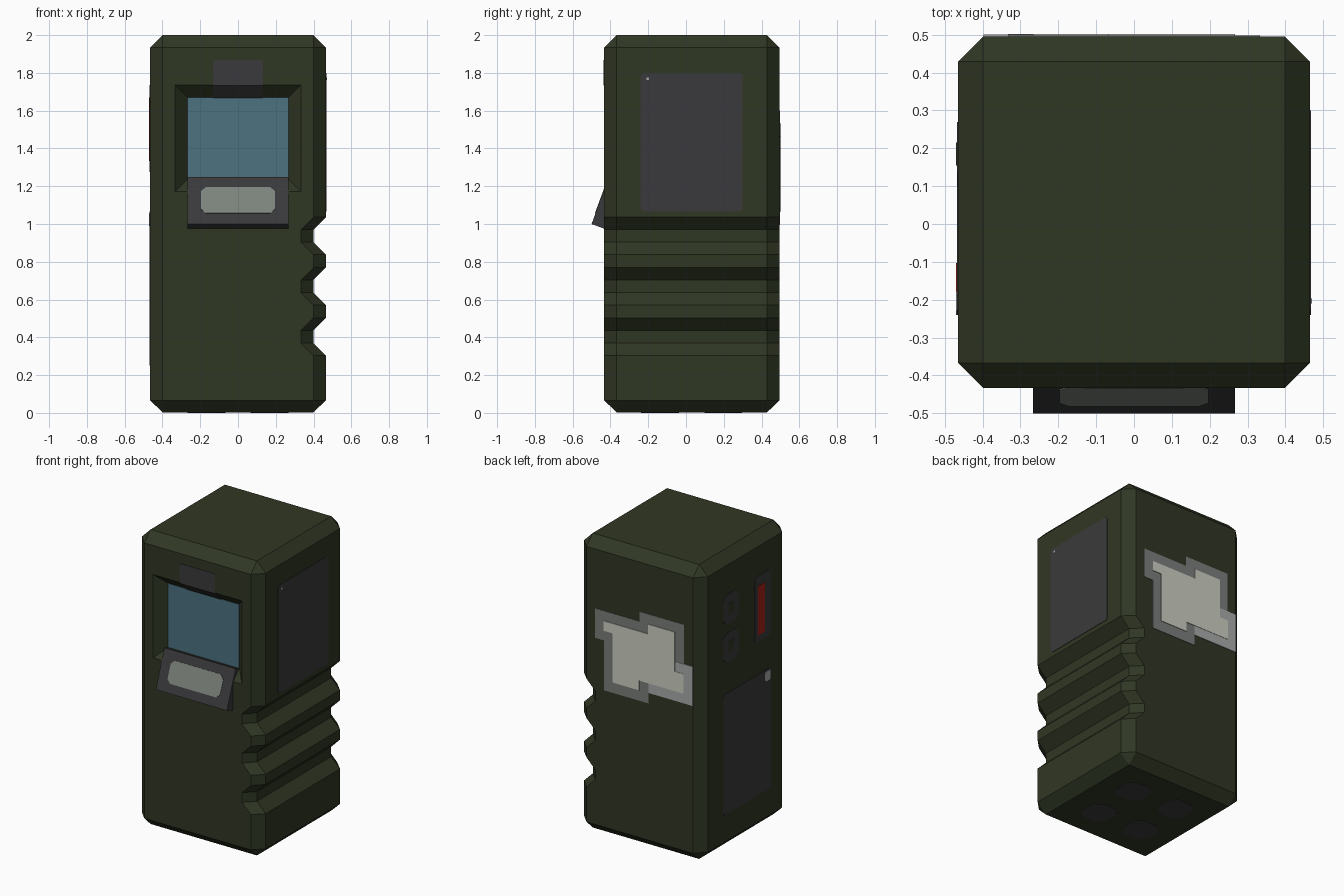
import bpy, bmesh, math
from mathutils import Vector

if "Cube" in bpy.data.objects:
    bpy.data.objects.remove(bpy.data.objects["Cube"])


def srgb(r, g, b):
    lin = lambda c: (c / 255 / 12.92) if c < 10 else ((c / 255 + 0.055) / 1.055) ** 2.4
    return (lin(r), lin(g), lin(b), 1)


def material(name, rgb):
    m = bpy.data.materials.new(name)
    m.diffuse_color = srgb(*rgb)
    m.use_nodes = True
    m.node_tree.nodes["Principled BSDF"].inputs["Base Color"].default_value = m.diffuse_color
    return m


GREEN = material("olive green", (48, 55, 36))
DARK = material("dark grey", (58, 58, 60))
BLUE = material("screen blue", (76, 114, 128))
LABEL = material("label grey green", (124, 131, 124))
RED = material("red", (165, 33, 20))
PALE = material("pale paper", (205, 206, 194))
GREY = material("mid grey", (122, 126, 123))
LIGHT = material("light grey", (168, 172, 170))


def finish(name, bm, mat):
    bmesh.ops.remove_doubles(bm, verts=bm.verts, dist=1e-4)
    bmesh.ops.recalc_face_normals(bm, faces=bm.faces)
    me = bpy.data.meshes.new(name)
    bm.to_mesh(me)
    bm.free()
    me.materials.append(mat)
    ob = bpy.data.objects.new(name, me)
    bpy.context.collection.objects.link(ob)
    return ob


def loft(name, rings, mat):
    """Skin between rings of equal point count, capped at both ends."""
    bm = bmesh.new()
    rows = [[bm.verts.new(p) for p in r] for r in rings]
    n = len(rows[0])
    for a, b in zip(rows, rows[1:]):
        for i in range(n):
            j = (i + 1) % n
            bm.faces.new((a[i], a[j], b[j], b[i]))
    bm.faces.new(rows[0])
    bm.faces.new(rows[-1])
    return finish(name, bm, mat)


# Main dimensions
L, R, F, B, C = -0.465, 0.465, -0.433, 0.495, 0.066
BASE = 0.003

# Maps from flat (u, v, height) to each body side
SIDES = {
    "front": lambda u, v, d: (u, F - d, v),
    "screen": lambda u, v, d: (u, F + C - d, v),
    "back": lambda u, v, d: (u, B + d, v),
    "left": lambda u, v, d: (L - d, u, v),
    "right": lambda u, v, d: (R + d, u, v),
    "bottom": lambda u, v, d: (u, v, BASE - d),
}


def plate(name, side, pts, mat, d=0.003):
    """Thin plate standing d proud of a side."""
    f = SIDES[side]
    return loft(name, [[f(u, v, -0.001) for u, v in pts], [f(u, v, d) for u, v in pts]], mat)


def rect(u0, u1, v0, v1, c=0.0):
    if not c:
        return [(u0, v0), (u1, v0), (u1, v1), (u0, v1)]
    return [(u0 + c, v0), (u1 - c, v0), (u1, v0 + c), (u1, v1 - c),
            (u1 - c, v1), (u0 + c, v1), (u0, v1 - c), (u0, v0 + c)]


# Body: chamfered block with three finger grooves on the right
def ring(z, r=R):
    return [(x, y, z) for x, y in rect(L, r, F, B, C)]


def cap(z):
    x, y0, y1 = R - C, F + C, B - C
    a, b, c, d = (-x, y0, z), (x, y0, z), (x, y1, z), (-x, y1, z)
    return [a, b, b, c, c, d, d, a]


bm = bmesh.new()
levels = [cap(BASE), ring(C)]
for k in range(3):
    z = 0.304 + k * 0.267
    levels += [ring(z), ring(z + C, R - C), ring(z + 2 * C, R - C), ring(z + 3 * C)]
levels += [ring(2 - C), cap(2)]
rows = [[bm.verts.new(p) for p in r] for r in levels]
for a, b in zip(rows, rows[1:]):
    for i in range(8):
        j = (i + 1) % 8
        ids = (a[i], a[j], b[j], b[i])
        pts = []
        for v in ids:
            if all((v.co - w.co).length > 1e-5 for w in pts):
                pts.append(v)
        bm.faces.new(pts)
bm.faces.new([rows[0][i] for i in (0, 2, 4, 6)])
bm.faces.new([rows[-1][i] for i in (0, 2, 4, 6)])
body = finish("body", bm, GREEN)

# Sloped recess cut for the screen
e = 0.02
cutter = loft("recess_cutter", [
    [(u, F - e, v) for u, v in rect(-0.333 - e, 0.333 + e, 1.172 - e, 1.737 + e)],
    [(u, F + C, v) for u, v in rect(-0.267, 0.267, 1.238, 1.671)]], GREEN)
cutter.hide_render = True
mod = body.modifiers.new("recess", "BOOLEAN")
mod.operation = "DIFFERENCE"
mod.solver = "EXACT"
mod.object = cutter
bpy.context.view_layer.objects.active = body
bpy.ops.object.modifier_apply(modifier=mod.name)
bpy.data.objects.remove(cutter)

plate("screen", "screen", rect(-0.267, 0.267, 1.238, 1.671), BLUE)

# Visor strip running from the front face down the recess slope
W, t = 0.132, 0.003
path = [(F, 1.867), (F, 1.737), (F + C, 1.671)]
outer = [(F - t, 1.867), (F - t, 1.736 - t), (F + C - t, 1.671 - t)]
section = path + outer[::-1]
loft("visor_strip", [[(x, y, z) for y, z in section] for x in (-W, W)], DARK)

# Tilted tray below the screen, with its label
p = Vector((0, -0.5, 1.0))
up = Vector((0, 0.092, 0.25)).normalized()
back = Vector((0, up.z, -up.y))
side = Vector((1, 0, 0))
h = 0.266
loft("tray", [[p + side * x + up * v + back * w for v, w in ((0, 0), (h, 0), (h, 0.1), (0, 0.1))]
              for x in (-0.267, 0.267)], DARK)
loft("tray_label", [[p + side * u + up * v + back * w for u, v in rect(-0.197, 0.197, 0.06, 0.207, 0.025)]
                    for w in (0.002, -0.003)], LABEL)

# Right side panel
plate("right_panel", "right", rect(-0.24, 0.30, 1.067, 1.80, 0.015), DARK)
plate("panel_light", "right", rect(-0.21, -0.197, 1.762, 1.776), LIGHT, 0.005)

# Left side: battery door, latch, red gauge, two sockets
plate("battery_door", "left", rect(-0.24, 0.27, 0.25, 1.067, 0.015), DARK)
plate("door_latch", "left", rect(-0.24, -0.178, 0.99, 1.055, 0.01), LIGHT, 0.005)
plate("gauge_frame", "left", rect(-0.24, -0.07, 1.29, 1.735, 0.015), DARK)
plate("gauge", "left", rect(-0.178, -0.103, 1.333, 1.667), RED, 0.005)
for i, z in enumerate((1.375, 1.635)):
    plate(f"socket_{i + 1}", "left", rect(0.10, 0.27, z - 0.1, z + 0.1, 0.035), DARK)
    plate(f"socket_centre_{i + 1}", "left", rect(0.155, 0.215, z - 0.035, z + 0.035), GREEN, 0.005)

# Stepped paper stickers on the back
plate("sticker_border", "back", [
    (0.333, 1.533), (0, 1.533), (0, 1.6), (-0.333, 1.6), (-0.333, 1.067), (-0.067, 1.067),
    (-0.067, 0.995), (0.267, 0.995), (0.267, 1.333), (0.333, 1.333)], GREY)
plate("sticker_tab", "back", rect(-0.398, -0.067, 1.067, 1.333), LIGHT, 0.005)
plate("sticker_paper", "back", [
    (0.267, 1.467), (-0.067, 1.467), (-0.067, 1.533), (-0.267, 1.533), (-0.267, 1.267),
    (-0.333, 1.267), (-0.333, 1.133), (0, 1.133), (0, 1.067), (0.2, 1.067), (0.2, 1.4),
    (0.267, 1.4)], PALE, 0.007)

# Four feet pads underneath
for i, (sx, sy) in enumerate(((-1, -1), (1, -1), (1, 1), (-1, 1))):
    x, y = sx * 0.167, 0.03 + sy * 0.167
    plate(f"foot_pad_{i + 1}", "bottom", rect(x - 0.1, x + 0.1, y - 0.1, y + 0.1, 0.05), DARK)
